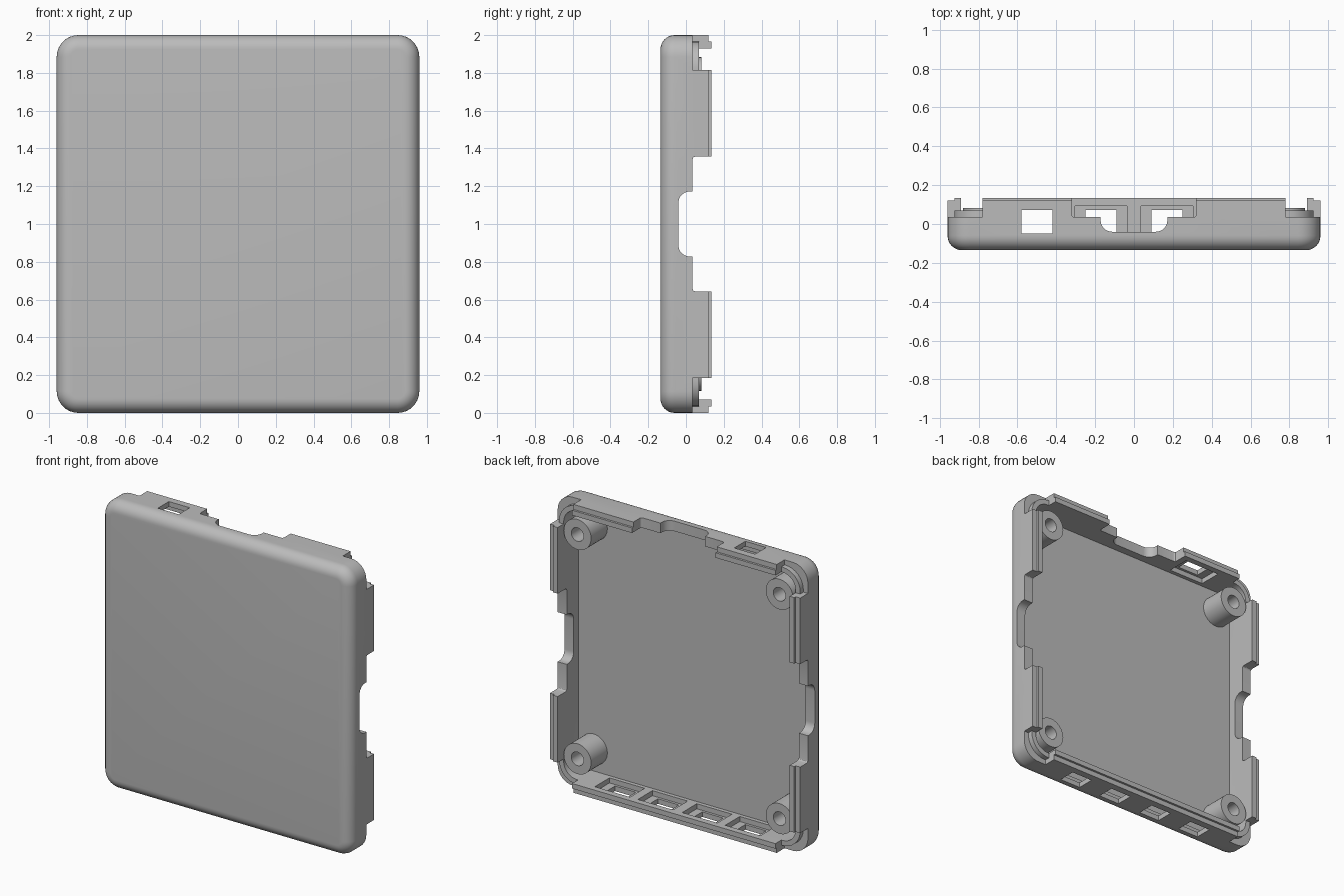
import bpy, bmesh, math
from mathutils import Vector

cube = bpy.data.objects.get("Cube")
if cube:
    bpy.data.objects.remove(cube, do_unlink=True)

grey = bpy.data.materials.new("plain grey")
grey.use_nodes = True
grey.diffuse_color = (0.5, 0.5, 0.5, 1)
grey.node_tree.nodes["Principled BSDF"].inputs["Base Color"].default_value = (0.5, 0.5, 0.5, 1)

HX, HZ = 0.96, 1.0            # half width and half height of the case
WALL, STEP = 0.07, 0.035      # wall thickness, width of the outer ledge
BACK, LEDGE, RIM = 0.135, 0.12, 0.035
FRONT, FLOOR = -0.135, -0.095


def finish(name, bm):
    bmesh.ops.recalc_face_normals(bm, faces=bm.faces)
    mesh = bpy.data.meshes.new(name)
    bm.to_mesh(mesh)
    bm.free()
    mesh.materials.append(grey)
    ob = bpy.data.objects.new(name, mesh)
    bpy.context.collection.objects.link(ob)
    return ob


def loft(name, loops):
    """Skin closed loops of equal length and cap both ends."""
    bm = bmesh.new()
    rings = [[bm.verts.new(p) for p in loop] for loop in loops]
    for a, b in zip(rings, rings[1:]):
        for i in range(len(a)):
            j = (i + 1) % len(a)
            bm.faces.new((a[i], a[j], b[j], b[i]))
    bm.faces.new(rings[0])
    bm.faces.new(rings[-1])
    return finish(name, bm)


def arc(cx, cy, r, start, end, n=8):
    angles = [math.radians(start + (end - start) * i / n) for i in range(n + 1)]
    return [(cx + r * math.cos(a), cy + r * math.sin(a)) for a in angles]


def outline(inset, r, y):
    """Rounded rectangle of the case, at depth y."""
    w, h = HX - inset - r, HZ - inset - r
    pts = []
    for k, (sx, sz) in enumerate([(1, 1), (-1, 1), (-1, -1), (1, -1)]):
        pts += arc(sx * w, sz * h, r, 90 * k, 90 * k + 90)
    return [Vector((x, y, z + HZ)) for x, z in pts]


def prism(name, pts, place, lo, hi):
    return loft(name, [[place(a, b, d) for a, b in pts] for d in (lo, hi)])


def box(x0, x1, y0, y1, z0, z1):
    pts = [(x0, z0), (x1, z0), (x1, z1), (x0, z1)]
    return prism("cutter", pts, lambda x, z, y: (x, y, z), y0, y1)


def cut(ob, cutter):
    cutter.hide_render = True
    mod = ob.modifiers.new("cut", 'BOOLEAN')
    mod.operation, mod.solver, mod.object = 'DIFFERENCE', 'EXACT', cutter
    bpy.context.view_layer.objects.active = ob
    bpy.ops.object.modifier_apply(modifier=mod.name)
    bpy.data.objects.remove(cutter, do_unlink=True)


def smooth(ob):
    bpy.ops.object.select_all(action='DESELECT')
    ob.select_set(True)
    bpy.context.view_layer.objects.active = ob
    bpy.ops.object.shade_smooth_by_angle(angle=math.radians(30))


# Tray: rounded front edge, stepped rim, open back
fillet = 0.075
loops = []
for k in range(9):
    a = math.radians(90 * k / 8)
    inset = fillet * (1 - math.sin(a))
    loops.append(outline(inset, 0.115 - inset, FRONT + fillet * (1 - math.cos(a))))
loops += [outline(0, 0.115, LEDGE), outline(STEP, 0.135, LEDGE), outline(STEP, 0.135, BACK),
          outline(WALL, 0.1, BACK), outline(WALL, 0.1, FLOOR)]
tray = loft("case_shell", loops)


def gap_profile(gap):
    """Wide shallow gap with a deeper round-cornered slot in the middle."""
    slot, bottom, r, s = 0.172, -0.04, 0.06, 0.015
    half = [(gap, 0.2)] + arc(gap - s, RIM + s, s, 0, -90, 3)
    half += [(slot, RIM)] + arc(slot - r, bottom + r, r, 0, -90)
    return half + [(-t, y) for t, y in reversed(half)]


# Gaps in the two sides and the top
for side in (-1, 1):
    cut(tray, prism("cutter", gap_profile(0.357), lambda t, y, x: (side * x, y, HZ + t), 0.86, 1.1))
cut(tray, prism("cutter", gap_profile(0.32), lambda t, y, z: (t, y, z), 1.9, 2.1))

# Lowered corners with a raised inner lip
EX, EZ = 0.78, 0.815
lip = [(EX, HZ - STEP)] + arc(HX - 0.17, HZ - 0.17, 0.135, 90, 0) + [(HX - STEP, EZ)]
lip += [(1.1, EZ), (1.1, 1.1), (EX, 1.1)]
whole = [(EX, EZ), (1.1, EZ), (1.1, 1.1), (EX, 1.1)]
for sx in (-1, 1):
    for sz in (-1, 1):
        for pts, low in ((whole, 0.07), (lip, RIM)):
            cut(tray, prism("cutter", pts, lambda x, z, y: (sx * x, y, HZ + sz * z), low, 0.2))

# Port windows with recesses on the inside: four below, one above
for x in (-0.5, -0.17, 0.17, 0.5):
    cut(tray, box(x - 0.135, x + 0.135, -0.068, 0.092, 0.035, 0.1))
    cut(tray, box(x - 0.08, x + 0.08, -0.05, 0.071, -0.1, 0.1))
cut(tray, box(-0.635, -0.365, -0.068, 0.092, 1.9, 1.965))
cut(tray, box(-0.58, -0.42, -0.05, 0.071, 1.9, 2.1))
smooth(tray)

# Hollow screw posts in the corners
for sx, xname in ((-1, "right"), (1, "left")):
    for sz, zname in ((-1, "lower"), (1, "upper")):
        rings = []
        for r, y in ((0.105, FLOOR - 0.01), (0.105, 0.083), (0.047, 0.083), (0.047, FLOOR + 0.01)):
            circle = arc(sx * 0.775, HZ + sz * 0.778, r, 0, 360, 40)[:-1]
            rings.append([(x, y, z) for x, z in circle])
        smooth(loft(f"{zname}_{xname}_screw_post", rings))
